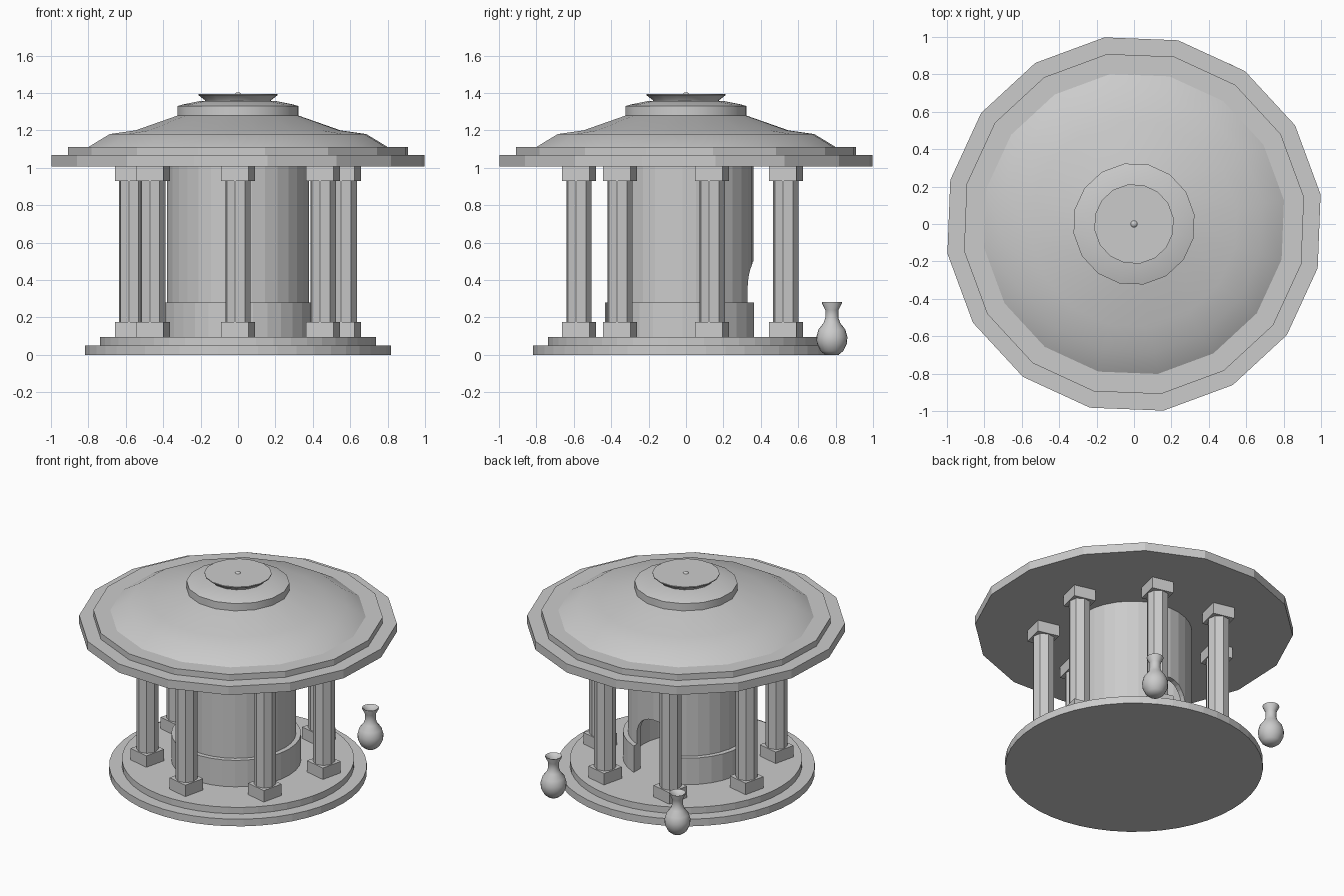
import bpy, bmesh, math
from mathutils import Matrix

if "Cube" in bpy.data.objects:
    bpy.data.objects.remove(bpy.data.objects["Cube"])

TWIST = math.radians(-13.5)   # the roof and columns sit slightly turned

stone = bpy.data.materials.new("grey stone")
stone.diffuse_color = (0.6, 0.6, 0.6, 1)
stone.use_nodes = True
stone.node_tree.nodes["Principled BSDF"].inputs["Base Color"].default_value = stone.diffuse_color


def finish(name, bm, loc=(0, 0, 0), rot=0.0, smooth=None):
    bmesh.ops.recalc_face_normals(bm, faces=bm.faces)
    mesh = bpy.data.meshes.new(name)
    bm.to_mesh(mesh)
    bm.free()
    mesh.materials.append(stone)
    ob = bpy.data.objects.new(name, mesh)
    ob.location = loc
    ob.rotation_euler.z = rot
    bpy.context.collection.objects.link(ob)
    if smooth:
        bpy.ops.object.select_all(action='DESELECT')
        ob.select_set(True)
        bpy.context.view_layer.objects.active = ob
        bpy.ops.object.shade_smooth_by_angle(angle=math.radians(smooth))
    return ob


def lathe(name, profile, n, ring=False, **kw):
    """Spin (radius, z) points; ring joins last to first, otherwise ends are capped."""
    bm = bmesh.new()
    loops = [[bm.verts.new((r * math.cos(2 * math.pi * i / n), r * math.sin(2 * math.pi * i / n), z))
              for i in range(n)] for r, z in profile]
    pairs = list(zip(loops, loops[1:]))
    if ring:
        pairs.append((loops[-1], loops[0]))
    for a, b in pairs:
        for i in range(n):
            j = (i + 1) % n
            bm.faces.new((a[i], a[j], b[j], b[i]))
    if not ring:
        bm.faces.new(loops[0])
        bm.faces.new(loops[-1])
    return finish(name, bm, **kw)


# stepped round podium
lathe("podium", [(0.818, 0), (0.818, 0.05), (0.737, 0.05), (0.737, 0.095)], 48)

# hollow round chamber with a thicker lower band
chamber = lathe("chamber_wall", [(0.345, 0.09), (0.412, 0.09), (0.412, 0.28), (0.38, 0.28),
                                 (0.38, 1.02), (0.345, 1.02)], 32, ring=True, loc=(0, -0.02, 0))

# arched doorway cut through the back of the chamber
W, SPRING = 0.15, 0.35
outline = [(-W, 0.0), (W, 0.0)] + [(W * math.cos(math.pi * i / 12), SPRING + W * math.sin(math.pi * i / 12))
                                   for i in range(13)]
bm = bmesh.new()
face = bm.faces.new([bm.verts.new((x, 0.1, z)) for x, z in outline])
ext = bmesh.ops.extrude_face_region(bm, geom=[face])
bmesh.ops.translate(bm, vec=(0, 0.6, 0), verts=[v for v in ext["geom"] if isinstance(v, bmesh.types.BMVert)])
cutter = finish("door_cutter", bm)
cutter.hide_render = True
cut = chamber.modifiers.new("door", 'BOOLEAN')
cut.object = cutter
cut.operation = 'DIFFERENCE'
cut.solver = 'EXACT'
bpy.context.view_layer.update()
bpy.ops.object.select_all(action='DESELECT')
chamber.select_set(True)
bpy.context.view_layer.objects.active = chamber
bpy.ops.object.modifier_apply(modifier="door")
bpy.data.objects.remove(cutter)

# seven columns: square base, eight-sided shaft, square capital
for k in range(7):
    a = -math.pi / 2 + 2 * math.pi * k / 7
    bm = bmesh.new()
    for z0, z1 in ((0.09, 0.175), (0.93, 1.015)):
        bmesh.ops.create_cube(bm, size=1, matrix=Matrix.Translation((0, 0, (z0 + z1) / 2))
                              @ Matrix.Diagonal((0.151, 0.151, z1 - z0, 1)))
    bmesh.ops.create_cone(bm, cap_ends=True, segments=8, radius1=0.07, radius2=0.07, depth=0.8,
                          matrix=Matrix.Translation((0, 0, 0.55)))
    finish(f"column_{k + 1}", bm, loc=(0.582 * math.cos(a), 0.582 * math.sin(a) + 0.01, 0), rot=TWIST)

# sixteen-sided roof: two flat steps, a soft dome and a collar
lathe("roof_eaves", [(1.01, 1.008), (1.01, 1.068), (0.92, 1.068), (0.92, 1.11)], 16, rot=TWIST)
lathe("roof_dome", [(0.82, 1.105), (0.695, 1.18), (0.555, 1.2), (0.325, 1.28)], 16, rot=TWIST, smooth=30)
lathe("roof_collar", [(0.327, 1.27), (0.327, 1.33), (0.3, 1.338), (0.2, 1.358)], 16, rot=TWIST, smooth=30)

# flared crown disc with a tiny knob
lathe("crown", [(0.175, 1.35), (0.18, 1.362), (0.214, 1.388), (0.214, 1.394)], 16, rot=TWIST, smooth=30)
bm = bmesh.new()
bmesh.ops.create_uvsphere(bm, u_segments=12, v_segments=8, radius=0.022)
finish("crown_knob", bm, loc=(0, 0, 1.382), smooth=60)

# two vases beside the doorway
vase = [(0.035, 0), (0.06, 0.02), (0.08, 0.06), (0.083, 0.095), (0.072, 0.135), (0.045, 0.17),
        (0.034, 0.2), (0.035, 0.24), (0.053, 0.275), (0.053, 0.282), (0.046, 0.28), (0.028, 0.24),
        (0.026, 0.2)]
for side, x in (("left", -0.48), ("right", 0.48)):
    lathe("vase_" + side, vase, 20, loc=(x, 0.78, 0), smooth=50)
